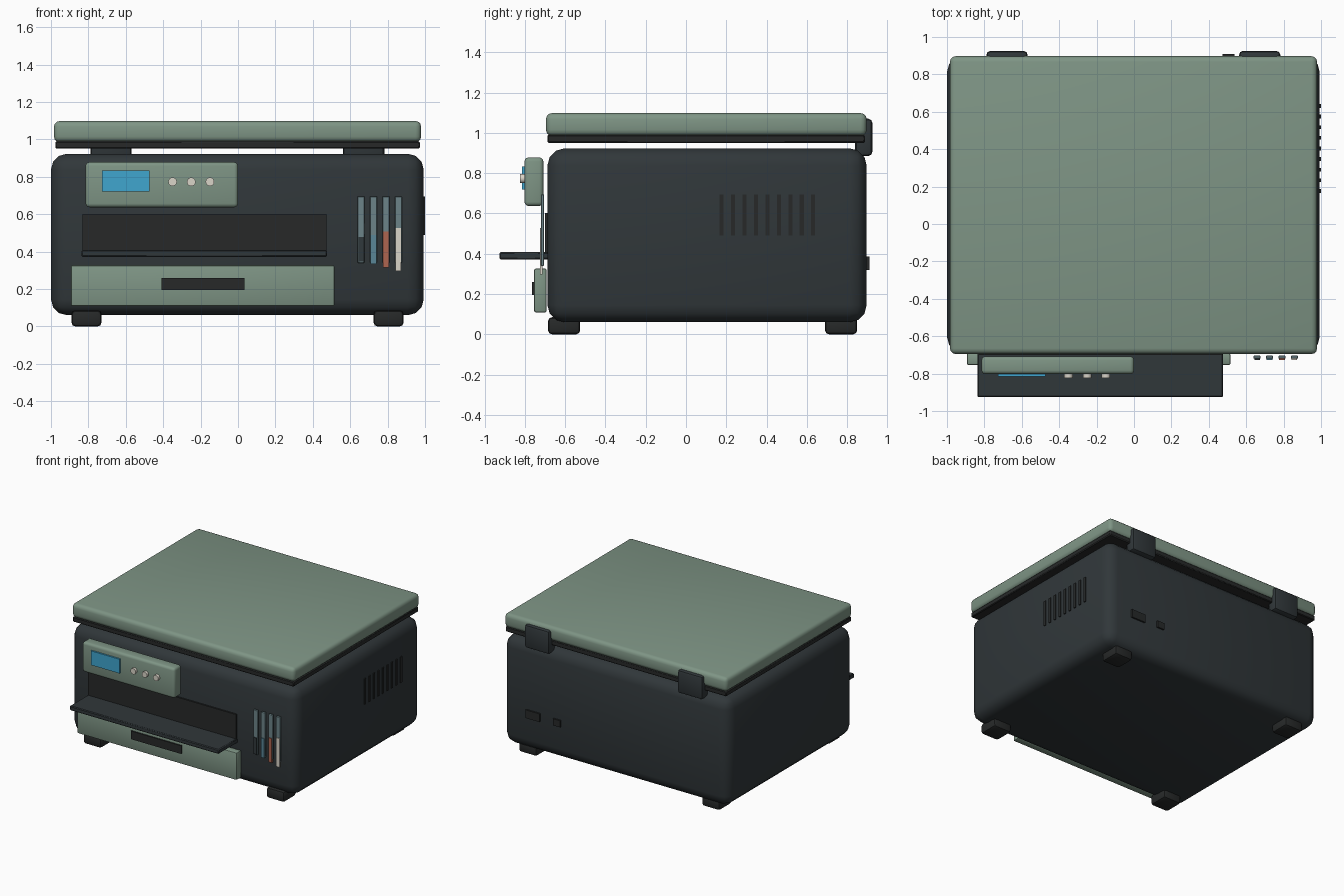
import bpy, math

if "Cube" in bpy.data.objects:
    bpy.data.objects.remove(bpy.data.objects["Cube"])


def mat(name, r, g, b):
    m = bpy.data.materials.new(name)
    m.diffuse_color = (r, g, b, 1)
    m.use_nodes = True
    m.node_tree.nodes["Principled BSDF"].inputs["Base Color"].default_value = m.diffuse_color
    return m


CHARCOAL = mat("charcoal", 0.03, 0.038, 0.042)
BLACK = mat("black", 0.02, 0.022, 0.022)
GREEN = mat("sage", 0.21, 0.30, 0.235)
SCREEN = mat("screen_blue", 0.05, 0.38, 0.62)
CREAM = mat("cream", 0.70, 0.66, 0.58)
GLASS = mat("tube_glass", 0.15, 0.23, 0.25)
INKS = [mat("ink_black", 0.03, 0.04, 0.045), mat("ink_blue", 0.10, 0.24, 0.31),
        mat("ink_red", 0.42, 0.13, 0.08), CREAM]


def box(name, x, y, z, material, bevel=0.0, segments=2):
    """Box from (min, max) ranges with optional rounded edges."""
    bpy.ops.mesh.primitive_cube_add(
        size=1, location=[(a + b) / 2 for a, b in (x, y, z)])
    ob = bpy.context.object
    ob.name = name
    ob.scale = [b - a for a, b in (x, y, z)]
    bpy.ops.object.transform_apply(location=False, rotation=False, scale=True)
    ob.data.materials.append(material)
    if bevel:
        mod = ob.modifiers.new("bevel", "BEVEL")
        mod.width, mod.segments = bevel, segments
        bpy.ops.object.modifier_apply(modifier="bevel")
        bpy.ops.object.shade_smooth_by_angle(angle=math.radians(40))
    return ob


# Main housing, lid and lid seal
box("body", (-1.0, 0.993), (-0.688, 0.897), (0.06, 0.923), CHARCOAL, 0.085, 3)
box("lid", (-0.984, 0.979), (-0.695, 0.897), (0.985, 1.098), GREEN, 0.03, 3)
box("lid_seal", (-0.977, 0.972), (-0.688, 0.888), (0.95, 0.99), BLACK, 0.006, 1)

# Hinges and feet
for i, cx in enumerate((-0.679, 0.672)):
    box(f"hinge_{i}", (cx - 0.11, cx + 0.11), (0.84, 0.925), (0.885, 1.07), CHARCOAL, 0.02)
for i, cx in enumerate((-0.81, 0.805)):
    for j, cy in enumerate((-0.605, 0.77)):
        box(f"foot_{i}{j}", (cx - 0.08, cx + 0.08), (cy - 0.08, cy + 0.08), (0, 0.085), BLACK, 0.02)

# Control panel with screen and round buttons
box("control_panel", (-0.815, 0.0), (-0.802, -0.708), (0.637, 0.878), GREEN, 0.02, 3)
box("screen", (-0.728, -0.474), (-0.815, -0.795), (0.72, 0.833), SCREEN)
for i, cx in enumerate((-0.35, -0.25, -0.15)):
    bpy.ops.mesh.primitive_cylinder_add(
        vertices=24, radius=0.023, depth=0.03,
        location=(cx, -0.808, 0.773), rotation=(math.pi / 2, 0, 0))
    button = bpy.context.object
    button.name = f"button_{i}"
    button.data.materials.append(CREAM)
    bpy.ops.object.shade_smooth_by_angle(angle=math.radians(40))

# Paper outlet, output tray and drawer
box("paper_outlet", (-0.832, 0.472), (-0.701, -0.66), (0.395, 0.602), BLACK)
box("output_tray", (-0.837, 0.477), (-0.926, -0.66), (0.372, 0.408), CHARCOAL, 0.006, 1)
box("paper_drawer", (-0.894, 0.516), (-0.754, -0.692), (0.108, 0.327), GREEN, 0.01, 2)
box("drawer_handle", (-0.41, 0.035), (-0.765, -0.74), (0.195, 0.26), BLACK)

# Ink gauges: glass strips with coloured fills
for i, (ink, fill) in enumerate(zip(INKS, (0.13, 0.155, 0.193, 0.23))):
    cx = 0.658 + i * 0.0665
    box(f"ink_tube_{i}", (cx - 0.019, cx + 0.019), (-0.72, -0.704), (0.34, 0.695), GLASS, 0.003, 1)
    box(f"ink_fill_{i}", (cx - 0.015, cx + 0.015), (-0.726, -0.712),
        (0.412 - fill / 2, 0.412 + fill / 2), ink)

# Side vents
for i in range(9):
    cy = 0.177 + i * 0.0568
    box(f"vent_{i}", (0.98, 1.0), (cy - 0.01, cy + 0.01), (0.49, 0.695), BLACK)

# Rear sockets
box("power_socket", (0.655, 0.78), (0.88, 0.91), (0.32, 0.385), BLACK)
box("data_socket", (0.474, 0.537), (0.88, 0.91), (0.326, 0.379), BLACK)
